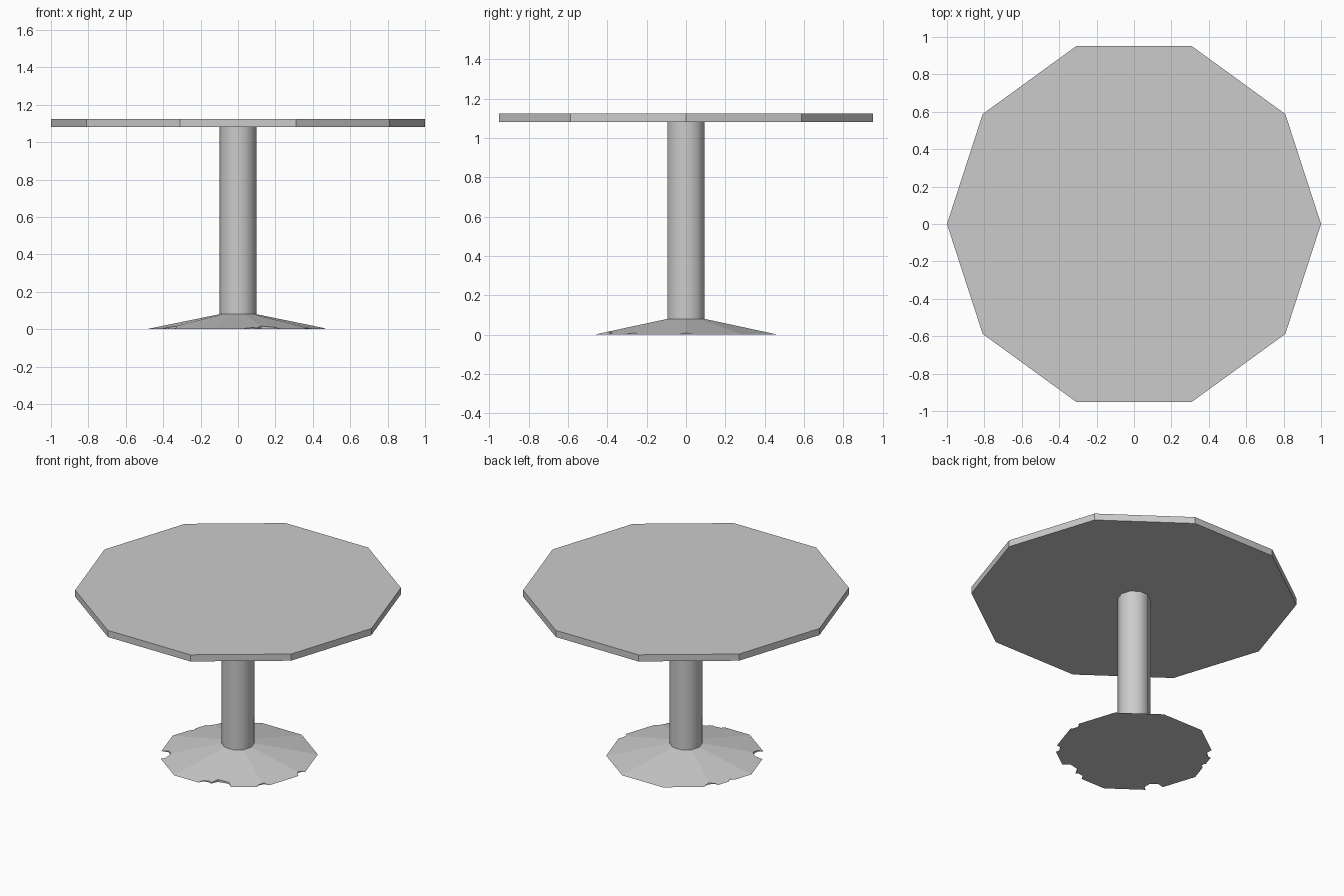
import bpy
import math

cube = bpy.data.objects.get("Cube")
if cube:
    bpy.data.objects.remove(cube, do_unlink=True)

SIDES = 10
grey = bpy.data.materials.new("plain_grey")
grey.use_nodes = True
colour = (0.6, 0.6, 0.6, 1)
grey.diffuse_color = colour
grey.node_tree.nodes["Principled BSDF"].inputs["Base Color"].default_value = colour


def frustum(name, bottom, top, z0, z1, x=0, y=0, sides=SIDES):
    """Straight or tapered prism with a corner on the x axis."""
    bpy.ops.mesh.primitive_cone_add(vertices=sides, radius1=bottom, radius2=top,
                                    depth=z1 - z0, location=(x, y, (z0 + z1) / 2),
                                    rotation=(0, 0, math.pi / 2))
    obj = bpy.context.object
    obj.name = name
    bpy.ops.object.transform_apply(location=True, rotation=True, scale=True)
    obj.data.materials.append(grey)
    return obj


# Flat table top
frustum("table_top", 1, 1, 1.08, 1.125)

# Softly shaded column
frustum("column", 0.1, 0.1, 0.08, 1.08)
bpy.ops.object.shade_smooth_by_angle(angle=math.radians(40))

# Sloping foot
foot = frustum("foot", 0.49, 0.1, 0, 0.08)

# Chips broken out of the foot's rim: angle, distance, size
chips = [(215, 0.47, 0.06), (279, 0.48, 0.05), (291, 0.49, 0.085),
         (324, 0.5, 0.05), (0, 0.49, 0.04), (144, 0.5, 0.055), (162, 0.48, 0.03)]
for angle, distance, size in chips:
    a = math.radians(angle)
    cutter = frustum("chip_cutter", size, size, -0.1, 0.2,
                     distance * math.cos(a), distance * math.sin(a), 7)
    cutter.hide_render = True
    bpy.context.view_layer.objects.active = foot
    cut = foot.modifiers.new("chip", "BOOLEAN")
    cut.operation = "DIFFERENCE"
    cut.solver = "EXACT"
    cut.object = cutter
    bpy.ops.object.modifier_apply(modifier=cut.name)
    bpy.data.objects.remove(cutter, do_unlink=True)
